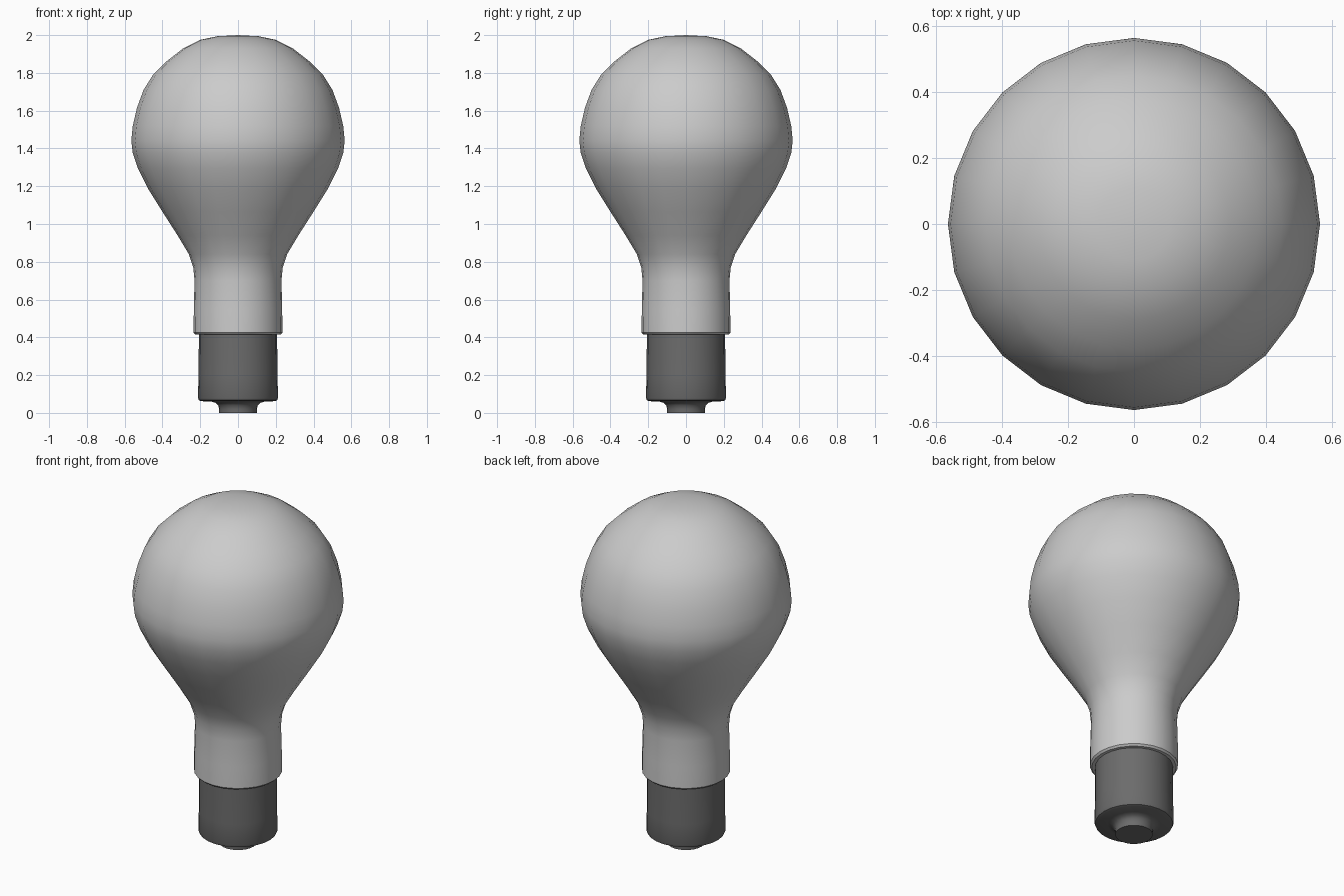
import bpy, bmesh, math

if "Cube" in bpy.data.objects:
    bpy.data.objects.remove(bpy.data.objects["Cube"])

SIDES = 24

def lathe(name, profile, angle=40, color=None):
    """Spin an (r, z) profile, listed bottom to top, around the z axis."""
    bm = bmesh.new()
    rings = []
    for r, z in profile:
        if r == 0:
            rings.append([bm.verts.new((0, 0, z))] * SIDES)
        else:
            rings.append([bm.verts.new((r * math.cos(math.tau * i / SIDES),
                                        r * math.sin(math.tau * i / SIDES), z))
                          for i in range(SIDES)])
    for a, b in zip(rings, rings[1:]):
        for i in range(SIDES):
            j = (i + 1) % SIDES
            bm.faces.new(list(dict.fromkeys((a[i], a[j], b[j], b[i]))))
    bmesh.ops.recalc_face_normals(bm, faces=bm.faces)
    me = bpy.data.meshes.new(name)
    bm.to_mesh(me)
    bm.free()
    ob = bpy.data.objects.new(name, me)
    bpy.context.collection.objects.link(ob)
    if color:
        mat = bpy.data.materials.new(name + "_grey")
        mat.diffuse_color = (*color, 1)
        mat.use_nodes = True
        mat.node_tree.nodes["Principled BSDF"].inputs["Base Color"].default_value = mat.diffuse_color
        me.materials.append(mat)
    bpy.ops.object.select_all(action='DESELECT')
    bpy.context.view_layer.objects.active = ob
    ob.select_set(True)
    bpy.ops.object.shade_smooth_by_angle(angle=math.radians(angle))
    return ob

# Glass bulb with its straight neck and rounded bottom rim
lathe("glass_bulb", [
    (0.2, 0.415), (0.225, 0.415), (0.235, 0.425), (0.234, 0.55), (0.23, 0.70),
    (0.237, 0.77), (0.26, 0.84), (0.32, 0.94), (0.40, 1.065), (0.475, 1.185),
    (0.53, 1.295), (0.557, 1.375), (0.565, 1.44), (0.557, 1.52), (0.535, 1.615),
    (0.50, 1.71), (0.45, 1.79), (0.38, 1.86), (0.29, 1.93), (0.20, 1.975),
    (0.11, 1.994), (0, 2.0)])

# Dark metal base with the contact foot underneath
lathe("screw_base", [
    (0, 0), (0.1, 0), (0.1, 0.02), (0.105, 0.04), (0.118, 0.053), (0.14, 0.06),
    (0.195, 0.062), (0.207, 0.067), (0.212, 0.08), (0.209, 0.2), (0.207, 0.43),
    (0, 0.43)], color=(0.15, 0.15, 0.15))
